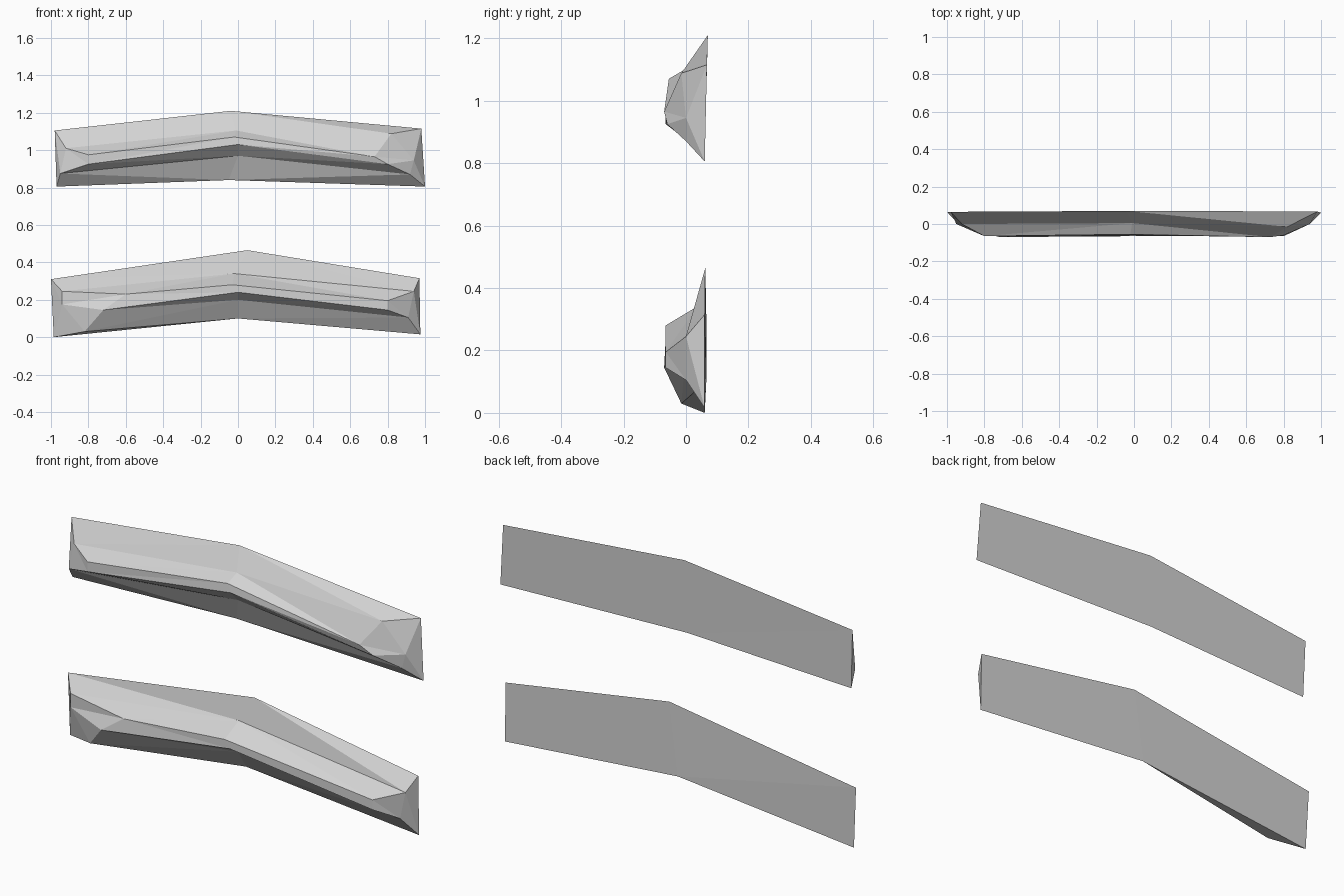
import bpy, bmesh

if "Cube" in bpy.data.objects:
    bpy.data.objects.remove(bpy.data.objects["Cube"])

grey = bpy.data.materials.new("light_grey")
grey.diffuse_color = (0.65, 0.65, 0.65, 1)
grey.use_nodes = True
grey.node_tree.nodes["Principled BSDF"].inputs["Base Color"].default_value = grey.diffuse_color


def bar(name, rings, left_hub=None, right_hub=None):
    """Loft left, middle and right rings (six points each, back top round the front to back bottom)."""
    bm = bmesh.new()
    loops = [[bm.verts.new(p) for p in ring] for ring in rings]
    for a, b in zip(loops, loops[1:]):
        for i in range(6):
            j = (i + 1) % 6
            bm.faces.new((a[i], a[j], b[j], b[i]))
    # Chamfered ends: two plain facets, or a fan around a hub point
    for loop, hub in ((loops[0], left_hub), (loops[-1], right_hub)):
        if hub:
            h = bm.verts.new(hub)
            for i in range(6):
                bm.faces.new((loop[i], loop[(i + 1) % 6], h))
        else:
            bm.faces.new((loop[0], loop[1], loop[4], loop[5]))
            bm.faces.new(loop[1:5])
    bmesh.ops.recalc_face_normals(bm, faces=bm.faces)
    bmesh.ops.triangulate(bm, faces=bm.faces)
    me = bpy.data.meshes.new(name)
    bm.to_mesh(me)
    bm.free()
    me.materials.append(grey)
    ob = bpy.data.objects.new(name, me)
    bpy.context.collection.objects.link(ob)
    return ob


# Upper bent bar, rough cut at its right end
bar("upper_bar", [
    [(-.98, .065, 1.105), (-.92, 0, 1.01), (-.80, -.065, .975),
     (-.80, -.065, .925), (-.95, 0, .875), (-.97, .06, .805)],
    [(-.04, .07, 1.21), (-.01, .005, 1.105), (-.02, -.055, 1.07),
     (0, -.06, 1.03), (0, 0, .97), (-.05, .06, .84)],
    [(.98, .067, 1.115), (.82, -.015, 1.088), (.73, -.07, .965),
     (.80, -.06, .925), (.92, 0, .87), (1.0, .06, .805)],
], right_hub=(.94, 0, .945))

# Lower bent bar, rough cut at its left end
bar("lower_bar", [
    [(-1.0, .065, .31), (-.94, 0, .245), (-.60, -.06, .23),
     (-.72, -.07, .145), (-.82, -.015, .03), (-.985, .06, 0)],
    [(.05, .062, .465), (-.02, .035, .34), (-.03, -.065, .28),
     (0, -.065, .24), (0, 0, .20), (0, .065, .10)],
    [(.97, .06, .315), (.94, 0, .245), (.80, -.065, .195),
     (.80, -.065, .145), (.91, 0, .105), (.975, .06, .015)],
], left_hub=(-.94, 0, .175))
